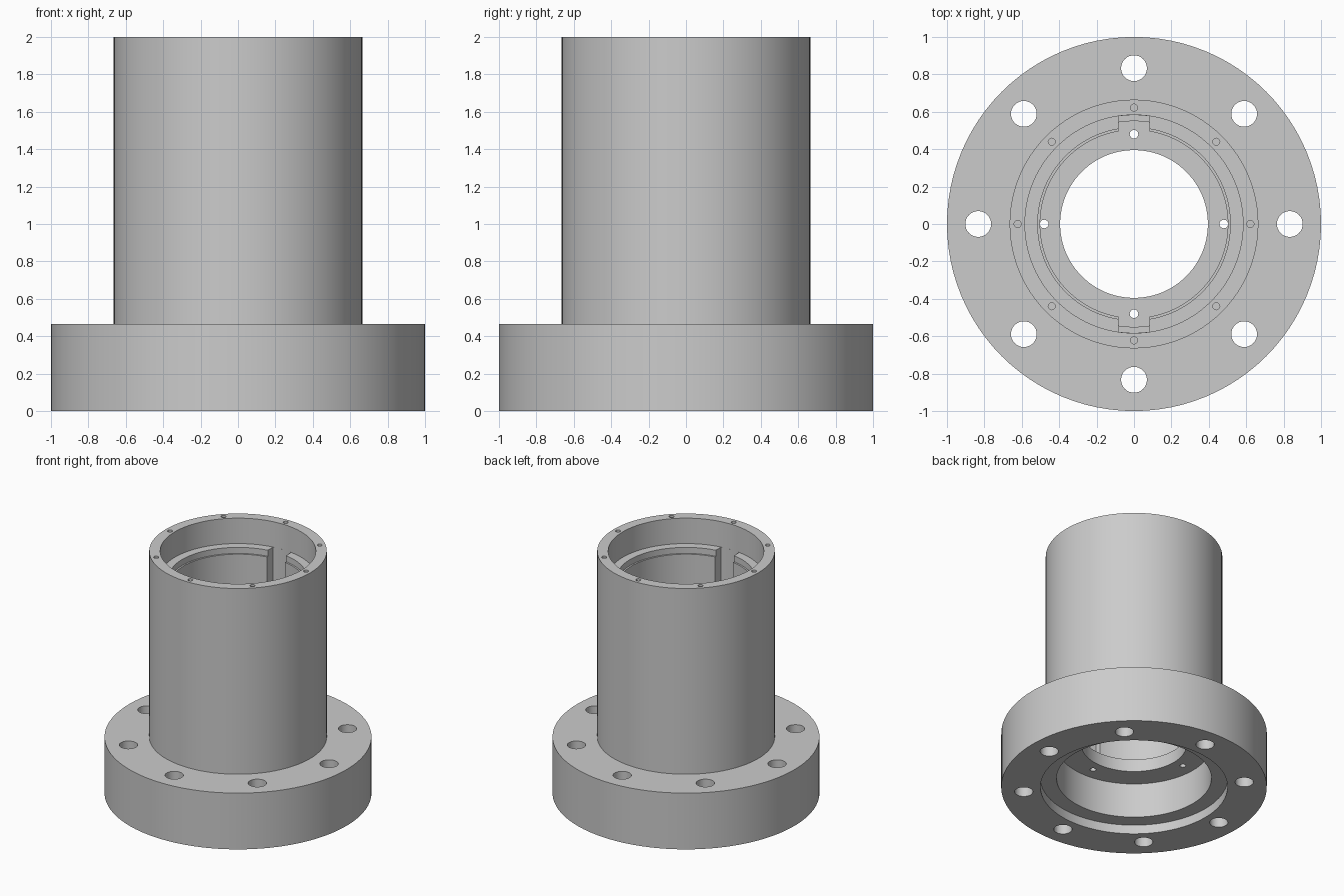
import bpy, bmesh, math
from mathutils import Vector, Matrix

if "Cube" in bpy.data.objects:
    bpy.data.objects.remove(bpy.data.objects["Cube"])


def mesh_object(name, bm):
    bmesh.ops.recalc_face_normals(bm, faces=bm.faces[:])
    me = bpy.data.meshes.new(name)
    bm.to_mesh(me)
    bm.free()
    ob = bpy.data.objects.new(name, me)
    bpy.context.collection.objects.link(ob)
    return ob


def lathe(name, profile, steps):
    """Revolve a closed (radius, z) profile around the z axis."""
    bm = bmesh.new()
    verts = [bm.verts.new((r, 0, z)) for r, z in profile]
    edges = [bm.edges.new((v, verts[i - 1])) for i, v in enumerate(verts)]
    bmesh.ops.spin(bm, geom=verts + edges, cent=(0, 0, 0), axis=(0, 0, 1),
                   angle=math.tau, steps=steps, use_merge=True)
    bmesh.ops.remove_doubles(bm, verts=bm.verts[:], dist=1e-5)
    return mesh_object(name, bm)


def hole_ring(name, count, ring, radius, z0, z1, sides):
    """Cylinders spaced evenly on a bolt circle."""
    bm = bmesh.new()
    for i in range(count):
        a = math.tau * i / count
        at = (ring * math.cos(a), ring * math.sin(a), (z0 + z1) / 2)
        bmesh.ops.create_cone(bm, cap_ends=True, segments=sides, radius1=radius,
                              radius2=radius, depth=z1 - z0,
                              matrix=Matrix.Translation(at))
    return mesh_object(name, bm)


def key_slots(name, half_width, r_in, r_out, z0, z1):
    """Two opposite keyway prisms with a curved outer wall."""
    bm = bmesh.new()
    a = math.asin(half_width / r_out)
    outline = [(-half_width, r_in), (half_width, r_in)]
    outline += [(r_out * math.sin(a * t / 4), r_out * math.cos(a * t / 4))
                for t in range(4, -5, -1)]
    for side in (1, -1):
        face = bm.faces.new([bm.verts.new((side * x, side * y, z0)) for x, y in outline])
        new = bmesh.ops.extrude_face_region(bm, geom=[face])["geom"]
        bmesh.ops.translate(bm, vec=Vector((0, 0, z1 - z0)),
                            verts=[g for g in new if isinstance(g, bmesh.types.BMVert)])
    return mesh_object(name, bm)


# Flanged sleeve: outer wall, then top recess, stepped bore, web, bottom counterbore
sleeve = lathe("flanged_sleeve", [
    (1.0, 0), (1.0, 0.465), (0.665, 0.465), (0.665, 2.0),
    (0.583, 2.0), (0.583, 1.79), (0.515, 1.79), (0.515, 1.74),
    (0.502, 1.74), (0.502, 0.467), (0.395, 0.467), (0.395, 0.363),
    (0.583, 0.363), (0.583, 0.075), (0.705, 0.075), (0.705, 0)], 96)

# Bolt holes, web holes, blind screw holes and keyways
cutters = [
    hole_ring("bolt_hole_cutter", 8, 0.833, 0.069, -0.1, 0.6, 32),
    hole_ring("web_hole_cutter", 4, 0.48, 0.023, 0.25, 0.6, 20),
    hole_ring("screw_hole_cutter", 8, 0.622, 0.019, 1.87, 2.1, 20),
    key_slots("keyway_cutter", 0.083, 0.45, 0.55, 0.467, 1.9),
    key_slots("keyway_relief_cutter", 0.083, 0.45, 0.582, 1.0, 1.9),
]
bpy.context.view_layer.objects.active = sleeve
sleeve.select_set(True)
for cutter in cutters:
    mod = sleeve.modifiers.new(cutter.name, "BOOLEAN")
    mod.operation = "DIFFERENCE"
    mod.solver = "EXACT"
    mod.object = cutter
    bpy.ops.object.modifier_apply(modifier=mod.name)
    bpy.data.objects.remove(cutter)

bpy.ops.object.shade_smooth_by_angle(angle=math.radians(30))
